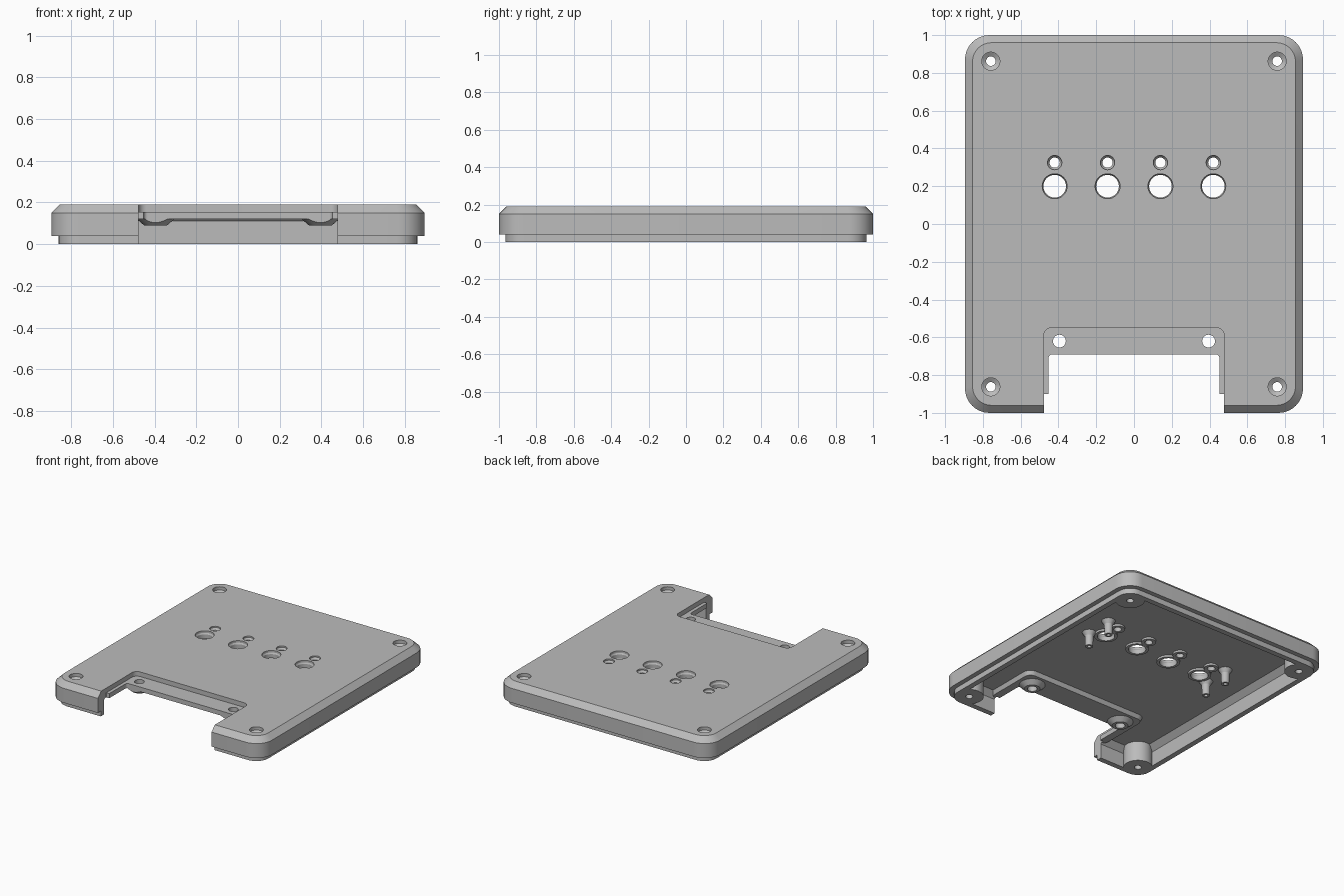
import bpy, bmesh, math

if "Cube" in bpy.data.objects:
    bpy.data.objects.remove(bpy.data.objects["Cube"])

grey = bpy.data.materials.new("plain grey")
grey.use_nodes = True
colour = (0.5, 0.5, 0.5, 1)
grey.diffuse_color = colour
grey.node_tree.nodes["Principled BSDF"].inputs["Base Color"].default_value = colour


def outline(hx, hy, r, steps=8):
    """Rounded rectangle points; a circle when hx = hy = r."""
    pts = []
    for q, (sx, sy) in enumerate([(1, 1), (-1, 1), (-1, -1), (1, -1)]):
        for i in range(steps + 1):
            a = math.pi / 2 * (q + i / steps)
            pts.append((sx * (hx - r) + r * math.cos(a), sy * (hy - r) + r * math.sin(a)))
    return pts


def loft(name, sections, centres=((0, 0),)):
    """Closed solid through stacked outlines (hx, hy, radius, z), repeated at each centre."""
    bm = bmesh.new()
    for cx, cy in centres:
        rings = [[bm.verts.new((cx + x, cy + y, z)) for x, y in outline(hx, hy, r)]
                 for hx, hy, r, z in sections]
        for low, high in zip(rings, rings[1:]):
            for i in range(len(low)):
                j = (i + 1) % len(low)
                bm.faces.new((low[i], low[j], high[j], high[i]))
        bm.faces.new(rings[0][::-1])
        bm.faces.new(rings[-1])
    bmesh.ops.remove_doubles(bm, verts=bm.verts, dist=1e-5)
    bmesh.ops.recalc_face_normals(bm, faces=bm.faces)
    mesh = bpy.data.meshes.new(name)
    bm.to_mesh(mesh)
    bm.free()
    mesh.materials.append(grey)
    ob = bpy.data.objects.new(name, mesh)
    bpy.context.collection.objects.link(ob)
    return ob


def turned(name, profile, centres):
    """Round solid from (radius, z) pairs."""
    return loft(name, [(r, r, r, z) for r, z in profile], centres)


def block(name, x, y0, y1, z0, z1, r=0.001):
    hy, cy = (y1 - y0) / 2, (y0 + y1) / 2
    return loft(name, [(x, hy, r, z0), (x, hy, r, z1)], [(0, cy)])


def combine(target, tool, operation):
    mod = target.modifiers.new(operation.lower(), 'BOOLEAN')
    mod.operation, mod.object, mod.solver = operation, tool, 'EXACT'
    bpy.context.view_layer.objects.active = target
    bpy.ops.object.modifier_apply(modifier=mod.name)
    bpy.data.objects.remove(tool)


# Lid with stepped lip and bevelled top edge
lid = loft("lid", [(.86, .965, .1, 0), (.86, .965, .1, .04), (.895, 1, .13, .04),
                   (.895, 1, .13, .15), (.855, .96, .1, .19)])
cavity = loft("cavity", [(.82, .925, .07, -.02), (.82, .925, .07, .11), (.78, .885, .05, .15)])
combine(lid, cavity, 'DIFFERENCE')

corners = [(x, y) for x in (-.758, .758) for y in (-.862, .862)]
columns = (-.42, -.14, .14, .42)
large = [(x, .2) for x in columns]
small = [(x, .325) for x in columns]
ledge_holes = [(-.395, -.62), (.395, -.62)]
studs = [(x, y) for x in (-.525, .525) for y in (.145, .352)]

# Corner bosses, hole collars, studs and the dropped rim around the notch
for part in (
    turned("corner_bosses", [(.1, 0), (.1, .165)], corners),
    turned("large_collars", [(.08, .135), (.08, .165)], large),
    turned("small_collars", [(.05, .135), (.05, .165)], small),
    turned("studs", [(.027, .04), (.03, .12), (.048, .15), (.048, .165)], studs),
    loft("notch_rim", [(.51, .21, .05, .12), (.53, .23, .07, .165)], [(0, -.72)]),
    turned("ledge_bosses", [(.055, .09), (.09, .12), (.09, .13)], ledge_holes),
):
    combine(lid, part, 'UNION')

# Notch opening, recessed ledge and all the holes
for cutter in (
    block("ledge_recess", .4775, -1.2, -.55, .155, .3, .04),
    block("notch_opening", .452, -1.2, -.69, -.1, .3, .02),
    block("front_opening", .4775, -1.2, -.9, -.1, .3),
    turned("corner_holes", [(.025, -.1), (.025, .15), (.048, .165), (.048, .3)], corners),
    turned("large_holes", [(.06, -.1), (.06, .165), (.066, .175), (.066, .3)], large),
    turned("small_holes", [(.027, -.1), (.027, .165), (.038, .18), (.038, .3)], small),
    turned("ledge_hole_cuts", [(.034, -.1), (.034, .3)], ledge_holes),
    turned("stud_holes", [(.013, -.1), (.013, .13)], studs),
):
    combine(lid, cutter, 'DIFFERENCE')

# Smooth curves, sharp edges
bpy.ops.object.select_all(action='DESELECT')
lid.select_set(True)
bpy.context.view_layer.objects.active = lid
bpy.ops.object.shade_smooth_by_angle(angle=math.radians(25))
